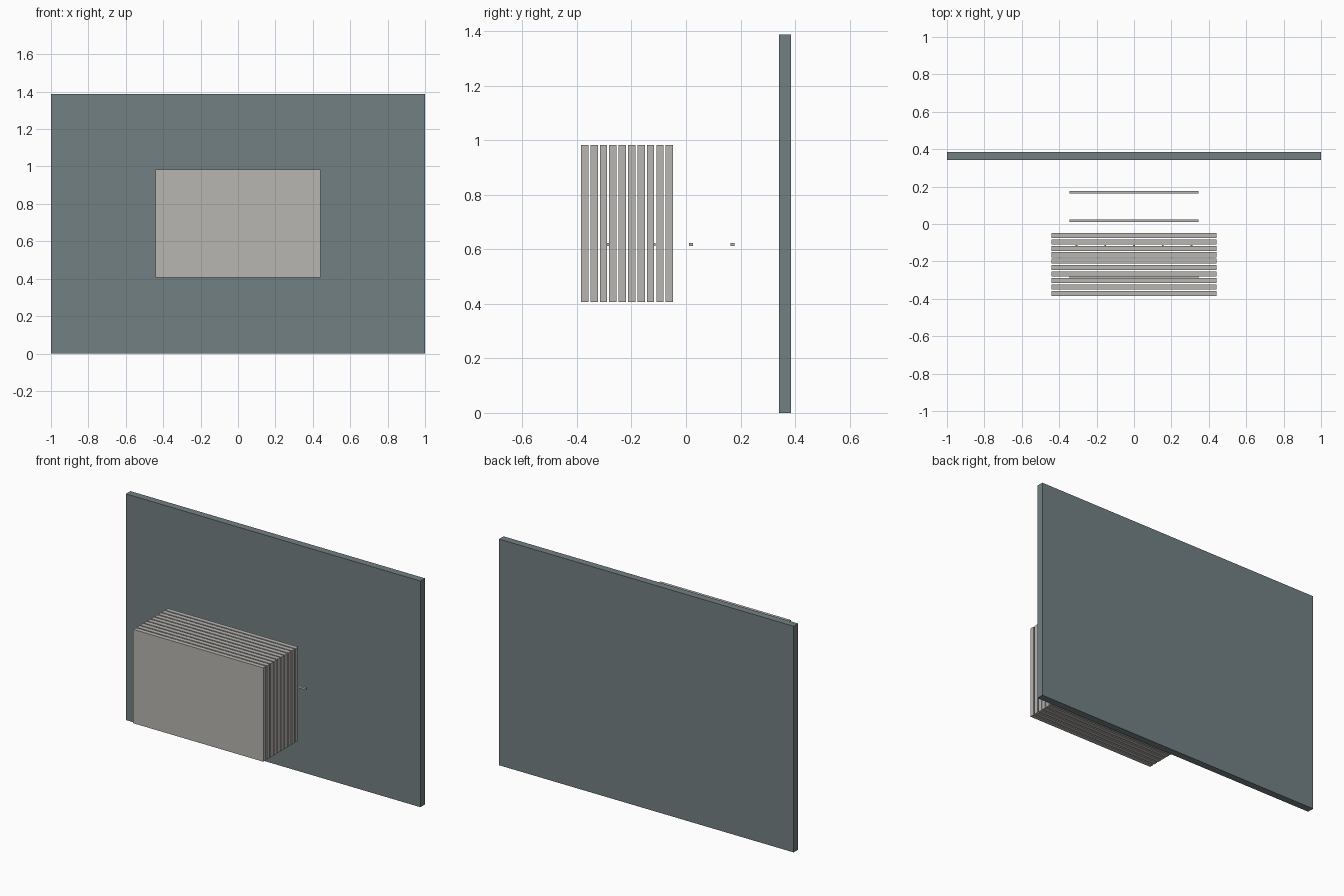
import bpy

default_cube = bpy.data.objects.get("Cube")
if default_cube:
    bpy.data.objects.remove(default_cube, do_unlink=True)


def make_material(name, colour):
    mat = bpy.data.materials.new(name)
    mat.use_nodes = True
    mat.diffuse_color = (*colour, 1)
    mat.node_tree.nodes["Principled BSDF"].inputs["Base Color"].default_value = (*colour, 1)
    return mat


def box(name, centre, size, mat):
    bpy.ops.mesh.primitive_cube_add(size=1, location=centre)
    obj = bpy.context.object
    obj.name = name
    obj.scale = size
    bpy.ops.object.transform_apply(location=False, rotation=False, scale=True)
    obj.data.materials.append(mat)
    return obj


slate = make_material("slate_grey", (0.17, 0.215, 0.225))
pale = make_material("warm_pale_grey", (0.48, 0.465, 0.44))

# Large upright panel at the back
box("back_panel", (0, 0.363, 0.694), (2, 0.044, 1.388), slate)

# Stack of upright sheets, evenly spaced front to back
sheet_count, pitch, thickness = 10, 0.0345, 0.027
for i in range(sheet_count):
    y = -0.385 + thickness / 2 + i * pitch
    box(f"sheet_{i + 1}", (0, y, 0.695), (0.884, thickness, 0.576), pale)

# Thin cross bars running behind and through the stack
for i in range(4):
    box(f"cross_bar_{i + 1}", (0, -0.286 + i * 0.152, 0.617), (0.692, 0.014, 0.012), pale)

# Small pegs along the bar inside the stack
for i in range(5):
    box(f"peg_{i + 1}", ((i - 2) * 0.154, -0.121, 0.617), (0.01, 0.02, 0.01), pale)
